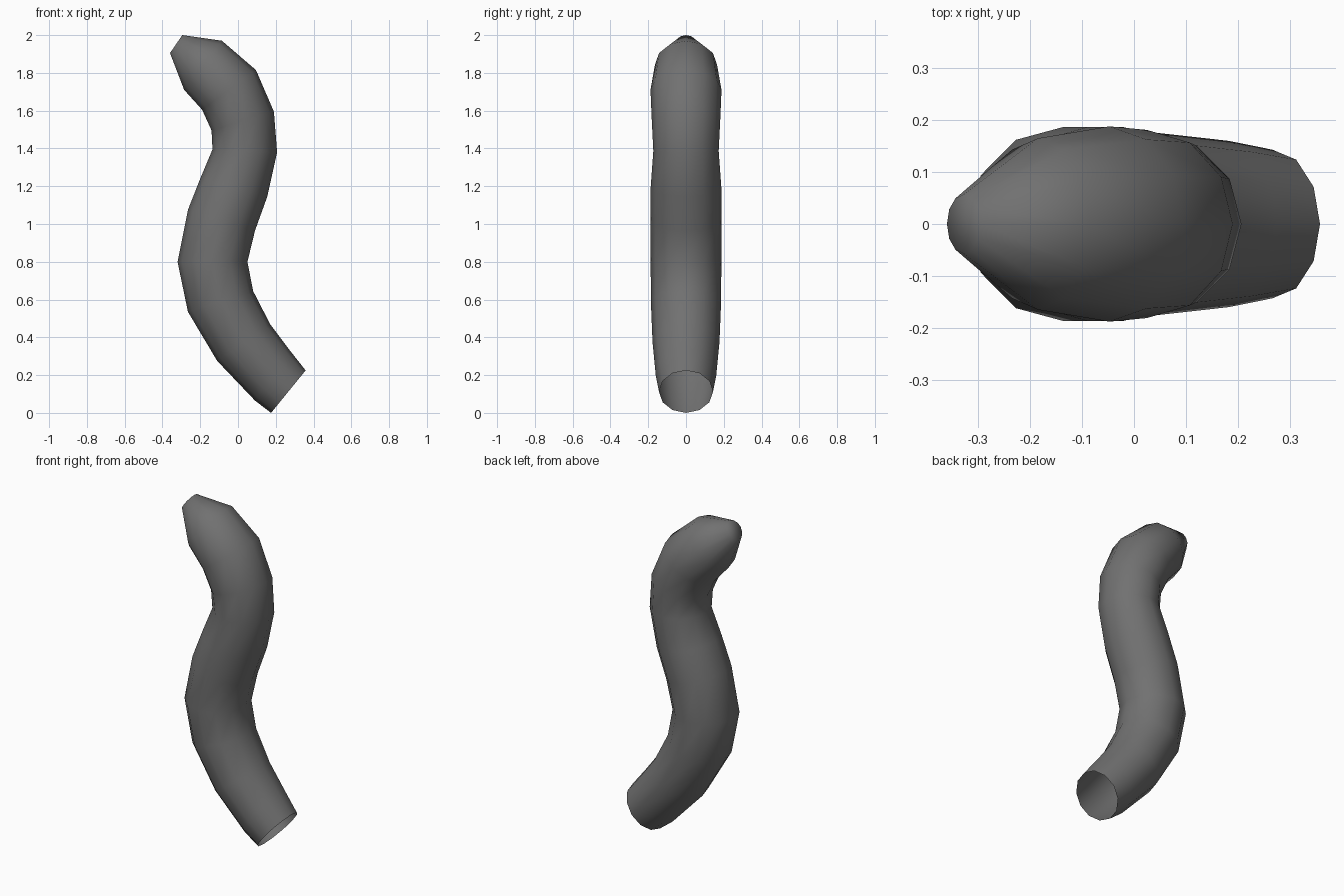
import bpy, bmesh
from math import sin, cos, pi
from mathutils import Vector

if "Cube" in bpy.data.objects:
    bpy.data.objects.remove(bpy.data.objects["Cube"])

SIDES = 12

# Cross-sections from bottom to tip: left (x, z), right (x, z), half depth in y
SECTIONS = [
    ((0.175, 0.0), (0.358, 0.225), 0.143),
    ((0.09, 0.065), (0.275, 0.33), 0.16),
    ((-0.11, 0.275), (0.17, 0.47), 0.177),
    ((-0.265, 0.535), (0.08, 0.645), 0.186),
    ((-0.32, 0.80), (0.05, 0.80), 0.187),
    ((-0.265, 1.075), (0.09, 0.965), 0.187),
    ((-0.20, 1.24), (0.155, 1.145), 0.187),
    ((-0.135, 1.395), (0.207, 1.38), 0.173),
    ((-0.14, 1.495), (0.19, 1.595), 0.181),
    ((-0.19, 1.605), (0.095, 1.815), 0.188),
    ((-0.285, 1.71), (-0.085, 1.97), 0.165),
    ((-0.36, 1.905), (-0.295, 2.0), 0.057),
]


def ring(bm, left, right, depth):
    a = Vector((left[0], 0, left[1]))
    b = Vector((right[0], 0, right[1]))
    mid, half = (a + b) / 2, (b - a) / 2
    verts = []
    for i in range(SIDES):
        t = 2 * pi * i / SIDES
        verts.append(bm.verts.new(mid + half * cos(t) + Vector((0, depth * sin(t), 0))))
    return verts


# Curved tube, open at the bottom
bm = bmesh.new()
rings = [ring(bm, *s) for s in SECTIONS]
for low, high in zip(rings, rings[1:]):
    for i in range(SIDES):
        j = (i + 1) % SIDES
        bm.faces.new((low[i], low[j], high[j], high[i]))

# Closed blunt tip
bm.faces.new(rings[-1])
bmesh.ops.recalc_face_normals(bm, faces=bm.faces)
for f in bm.faces:
    f.smooth = True

mesh = bpy.data.meshes.new("curved_tube")
bm.to_mesh(mesh)
bm.free()

# Dark grey surface
dark = bpy.data.materials.new("dark_grey")
dark.diffuse_color = (0.165, 0.165, 0.165, 1)
dark.use_nodes = True
dark.node_tree.nodes["Principled BSDF"].inputs["Base Color"].default_value = dark.diffuse_color
mesh.materials.append(dark)
bpy.context.collection.objects.link(bpy.data.objects.new("curved_tube", mesh))
